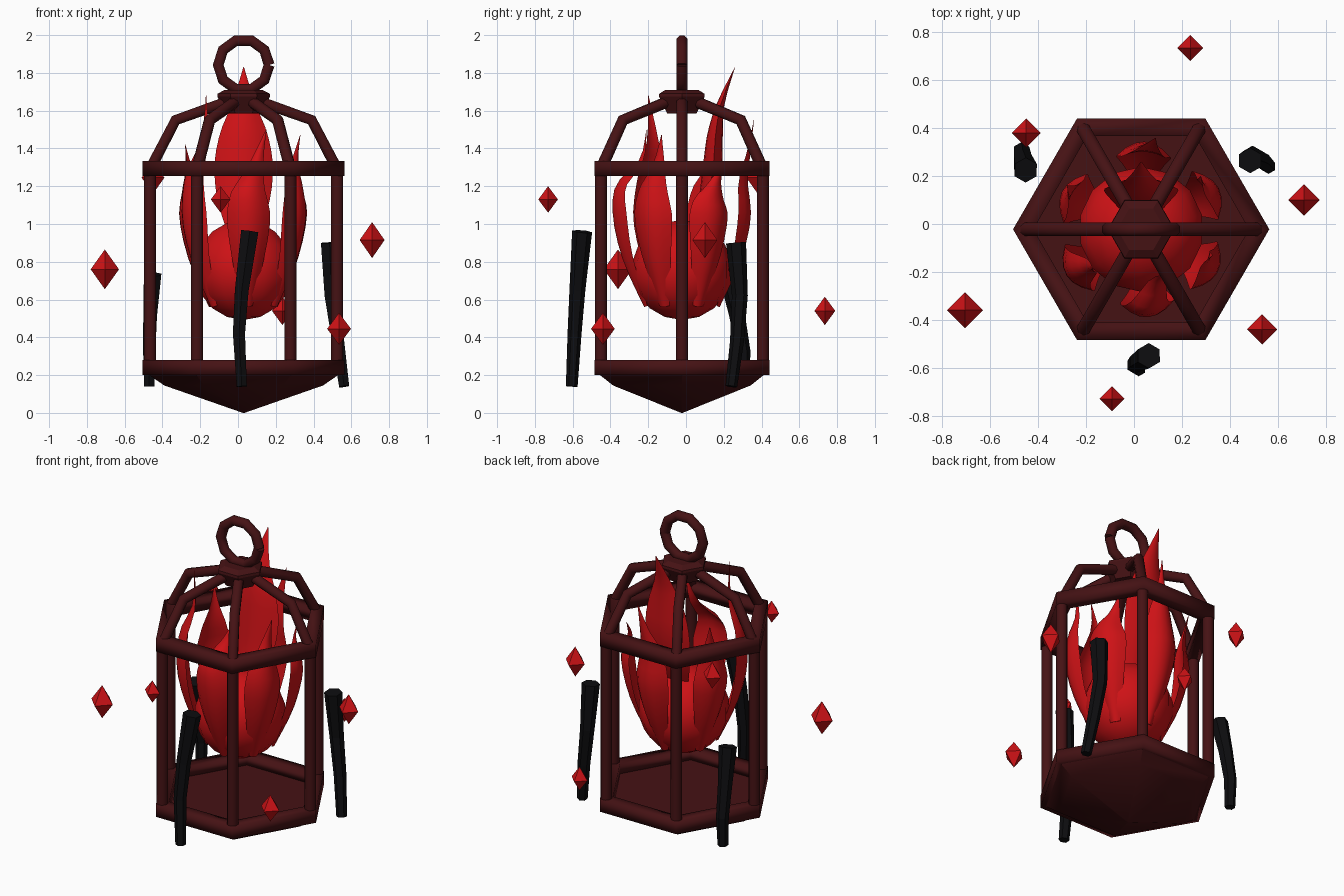
import bpy, bmesh, math
from mathutils import Vector

if "Cube" in bpy.data.objects:
    bpy.data.objects.remove(bpy.data.objects["Cube"])

CX, CY = 0.03, -0.022          # cage axis


def material(name, rgb):
    m = bpy.data.materials.new(name)
    m.diffuse_color = (*rgb, 1)
    m.use_nodes = True
    m.node_tree.nodes["Principled BSDF"].inputs["Base Color"].default_value = m.diffuse_color
    return m


MAROON = material("dark maroon", (0.06, 0.006, 0.007))
RED = material("bright red", (0.62, 0.006, 0.008))
BLACK = material("charred black", (0.004, 0.004, 0.005))


def finish(bm, name, mat, angle=50):
    bmesh.ops.recalc_face_normals(bm, faces=bm.faces)
    me = bpy.data.meshes.new(name)
    bm.to_mesh(me)
    bm.free()
    me.materials.append(mat)
    if angle:
        for p in me.polygons:
            p.use_smooth = True
        me.set_sharp_from_angle(angle=math.radians(angle))
    ob = bpy.data.objects.new(name, me)
    bpy.context.collection.objects.link(ob)
    return ob


def bridge(bm, rows, closed=True):
    n = len(rows[0])
    for a, b in zip(rows, rows[1:]):
        for i in range(n if closed else n - 1):
            j = (i + 1) % n
            bm.faces.new((a[i], a[j], b[j], b[i]))


def polar(r, deg, z):
    a = math.radians(deg)
    return Vector((CX + r * math.cos(a), CY + r * math.sin(a), z))


def tube(name, path, radii, mat, sides=8, ref=(0, 1, 0), angle=50):
    """Capped tube along a polyline."""
    bm = bmesh.new()
    path = [Vector(p) for p in path]
    rows = []
    for k, p in enumerate(path):
        t = (path[min(k + 1, len(path) - 1)] - path[max(k - 1, 0)]).normalized()
        u = t.cross(Vector(ref)).normalized()
        v = u.cross(t)
        r = radii[k] if isinstance(radii, (list, tuple)) else radii
        rows.append([bm.verts.new(p + r * (u * math.cos(a) + v * math.sin(a)))
                     for a in (math.tau * (i + 0.5) / sides for i in range(sides))])
    bridge(bm, rows)
    bm.faces.new(rows[0])
    bm.faces.new(rows[-1])
    return finish(bm, name, mat, angle)


def hex_lathe(name, profile, loop=False, angle=30):
    """Six-sided turned solid about the cage axis."""
    bm = bmesh.new()
    rows = [[bm.verts.new(polar(r, 60 * i, z)) for i in range(6)] for r, z in profile]
    if loop:
        rows.append(rows[0])
    else:
        bm.faces.new(rows[0])
        bm.faces.new(rows[-1])
    bridge(bm, rows)
    return finish(bm, name, MAROON, angle)


def spline(points, t):
    """Smooth interpolation through control points, t in 0..1."""
    n = len(points) - 1
    k = min(int(t * n), n - 1)
    f = t * n - k
    p0, p1 = points[max(k - 1, 0)], points[k]
    p2, p3 = points[k + 1], points[min(k + 2, n)]
    return 0.5 * (2 * p1 + (p2 - p0) * f + (2 * p0 - 5 * p1 + 4 * p2 - p3) * f * f
                  + (3 * p1 - p0 - 3 * p2 + p3) * f ** 3)


def petal(name, points, widths, deg, cup, thick, steps=14, across=6):
    """Cupped pointed leaf: outer and inner skins sharing their edges."""
    bm = bmesh.new()
    a = math.radians(deg)
    out, side = Vector((math.cos(a), math.sin(a), 0)), Vector((-math.sin(a), math.cos(a), 0))
    rows = []
    for k in range(steps + 1):
        t = k / steps
        c = spline(points, t)
        w = max(spline(widths, t), 0.002)
        d = (spline(points, min(t + .02, 1)) - spline(points, max(t - .02, 0))).normalized()
        nrm = side.cross(d).normalized()
        if nrm.dot(out) < 0:
            nrm = -nrm
        row = []
        for s in range(2 * across):
            inner = s > across
            x = (s if not inner else 2 * across - s) / across * 2 - 1
            h = -cup * w * x * x - (thick * w * (1 - x * x) if inner else 0)
            row.append(bm.verts.new(c + side * (x * w) + nrm * h))
        rows.append(row)
    bridge(bm, rows)
    bm.faces.new(rows[0])
    bm.faces.new(rows[-1])
    return finish(bm, name, RED, 60)


# Cage: base, floor and the two hexagonal beams
hex_lathe("base", [(0.004, 0.0), (0.42, 0.145), (0.5, 0.2), (0.48, 0.215)])
for nm, z in (("lower_beam", 0.2), ("upper_beam", 1.253)):
    hex_lathe(nm, [(0.535, z), (0.535, z + .08), (0.45, z + .08), (0.45, z)], True, 180)

# Cage: posts and bent roof ribs
for i in range(6):
    d = 60 * i
    tube(f"post_{i}", [polar(.495, d, .22), polar(.495, d, 1.3)], .034, MAROON)
    tangent = (-math.sin(math.radians(d)), math.cos(math.radians(d)), 0)
    tube(f"roof_rib_{i}", [polar(.495, d, 1.29), polar(.36, d, 1.55), polar(.08, d, 1.65)],
         .031, MAROON, ref=tangent)

# Hub and open hanging ring
hex_lathe("hub", [(.09, 1.585), (.14, 1.675), (.138, 1.69), (.1, 1.71)])
tube("hanging_ring", [(CX + .135 * math.cos(math.radians(36 * i)), CY,
                       1.842 + .135 * math.sin(math.radians(36 * i))) for i in range(11)],
     .031, MAROON)

# Core ball
bm = bmesh.new()
bmesh.ops.create_uvsphere(bm, u_segments=14, v_segments=9, radius=.265)
bmesh.ops.translate(bm, verts=bm.verts, vec=(CX, CY, .757))
finish(bm, "core_ball", RED, 40)

# Flame petals around the core: angle, tip
W = [.03, .085, .115, .085, .035, .001]
petals = [(88, (.09, .36, 1.55)), (28, (.28, .2, 1.32)), (-30, (.33, -.13, 1.47)),
          (-85, (.15, -.21, 1.5)), (212, (-.17, -.2, 1.68)), (155, (-.28, .16, 1.42))]
for i, (d, tip) in enumerate(petals):
    tip = Vector(tip)
    h = tip.z - 1.08
    r_tip = math.hypot(tip.x - CX, tip.y - CY)
    pts = [polar(.2, d, .56), polar(.31, d, .8), polar(.365, d, 1.03)]
    shoulder = polar(.35, d, 1.08 + .3 * h)
    near = polar(.3 * .5 + r_tip * .5, d, 1.08 + .62 * h).lerp(
        Vector((tip.x, tip.y, 1.08 + .62 * h)), .5)
    petal(f"flame_petal_{i}", pts + [shoulder, near, tip], W, d, .55, .3)

# Tall middle flame leaning back
petal("middle_flame",
      [Vector((CX, y, z)) for y, z in
       ((.06, .9), (.15, 1.1), (.19, 1.3), (.195, 1.48), (.205, 1.64), (.26, 1.83))],
      [.07, .135, .155, .125, .06, .001], 90, .3, .65)

# Floating crystals: centre, half width, half height
crystals = [(-.705, -.36, .76, .075, .105), (.71, .1, .915, .066, .095),
            (.535, -.44, .445, .063, .085), (-.092, -.73, 1.13, .052, .07),
            (.235, .735, .54, .055, .075), (-.45, .38, 1.245, .06, .085)]
for i, (x, y, z, w, h) in enumerate(crystals):
    bm = bmesh.new()
    ring = [bm.verts.new((x + w * a, y + w * b, z)) for a, b in ((1, 0), (0, 1), (-1, 0), (0, -1))]
    for s in (1, -1):
        apex = bm.verts.new((x, y, z + s * h))
        for k in range(4):
            bm.faces.new((ring[k], ring[(k + 1) % 4], apex))
    finish(bm, f"crystal_{i}", RED, 0)

# Charred bent sticks around the cage
sticks = [[(.02, -.605, .14), (.005, -.59, .42), (.02, -.575, .65), (.062, -.55, .96)],
          [(.562, .24, .14), (.53, .27, .38), (.495, .285, .62), (.485, .265, .9)],
          [(-.47, .3, .14), (-.47, .305, .32), (-.465, .27, .52), (-.452, .225, .735)]]
for i, path in enumerate(sticks):
    tube(f"charred_stick_{i}", path, [.031, .037, .042, .053], BLACK, sides=6, angle=0)
